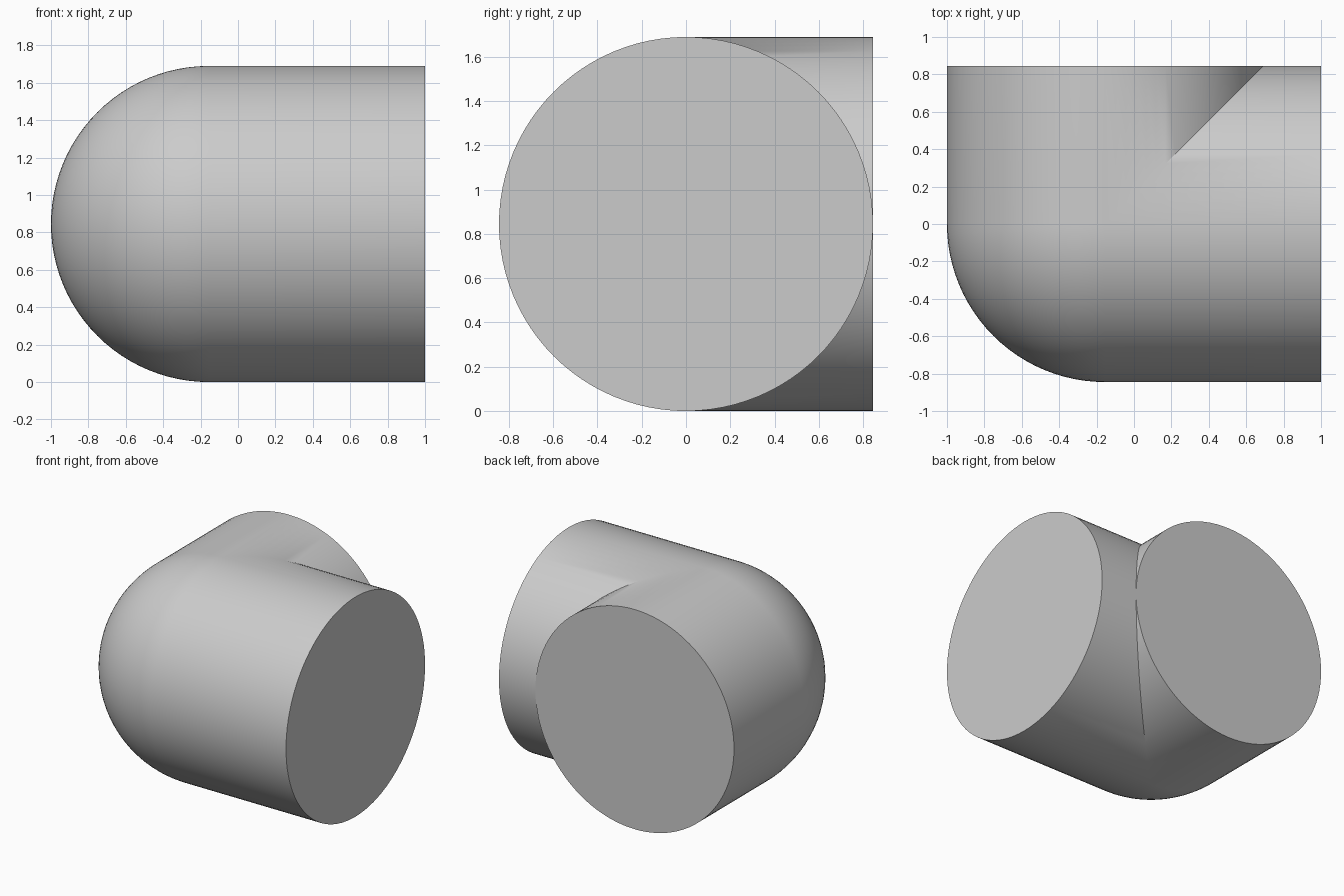
import bpy
import bmesh
import math
from mathutils import Vector

cube = bpy.data.objects.get("Cube")
if cube:
    bpy.data.objects.remove(cube)

RADIUS = 0.845
CORNER = Vector((-0.155, 0, RADIUS))   # where the two pipe axes meet
LONG_ARM, SHORT_ARM = 1.155, 0.845
SIDES, BEND_STEPS = 96, 24

grey = bpy.data.materials.new("light grey")
grey.use_nodes = True
colour = (0.6, 0.6, 0.6, 1)
grey.diffuse_color = colour
grey.node_tree.nodes["Principled BSDF"].inputs["Base Color"].default_value = colour

bm = bmesh.new()


def ring(place):
    """One cross-section; place maps the inward offset s to a plan position."""
    verts = []
    for i in range(SIDES):
        t = math.tau * i / SIDES
        x, y = place(RADIUS * math.cos(t))
        verts.append(bm.verts.new(CORNER + Vector((x, y, RADIUS * math.sin(t)))))
    return verts


def bend_section(angle):
    """Mitred on the inner side, swept round a ball on the outer side."""
    return lambda s: (s, s) if s > 0 else (s * math.sin(angle), s * math.cos(angle))


# Open end of the long arm, round bend, open end of the short arm
rings = [ring(lambda s: (LONG_ARM, s))]
for k in range(BEND_STEPS + 1):
    rings.append(ring(bend_section(math.pi / 2 * k / BEND_STEPS)))
rings.append(ring(lambda s: (s, SHORT_ARM)))

# Pipe walls and flat end caps
for a, b in zip(rings, rings[1:]):
    for i in range(SIDES):
        j = (i + 1) % SIDES
        bm.faces.new((a[i], a[j], b[j], b[i]))
bm.faces.new(rings[0])
bm.faces.new(rings[-1])

# Merge the shared mitre and poles
bmesh.ops.remove_doubles(bm, verts=bm.verts[:], dist=1e-5)
bmesh.ops.dissolve_degenerate(bm, edges=bm.edges[:], dist=1e-5)
bmesh.ops.recalc_face_normals(bm, faces=bm.faces[:])

mesh = bpy.data.meshes.new("pipe_elbow")
bm.to_mesh(mesh)
bm.free()
mesh.materials.append(grey)
elbow = bpy.data.objects.new("pipe_elbow", mesh)
bpy.context.collection.objects.link(elbow)

# Smooth walls with crisp rims and inner crease
bpy.ops.object.select_all(action="DESELECT")
elbow.select_set(True)
bpy.context.view_layer.objects.active = elbow
bpy.ops.object.shade_smooth_by_angle(angle=math.radians(30))
